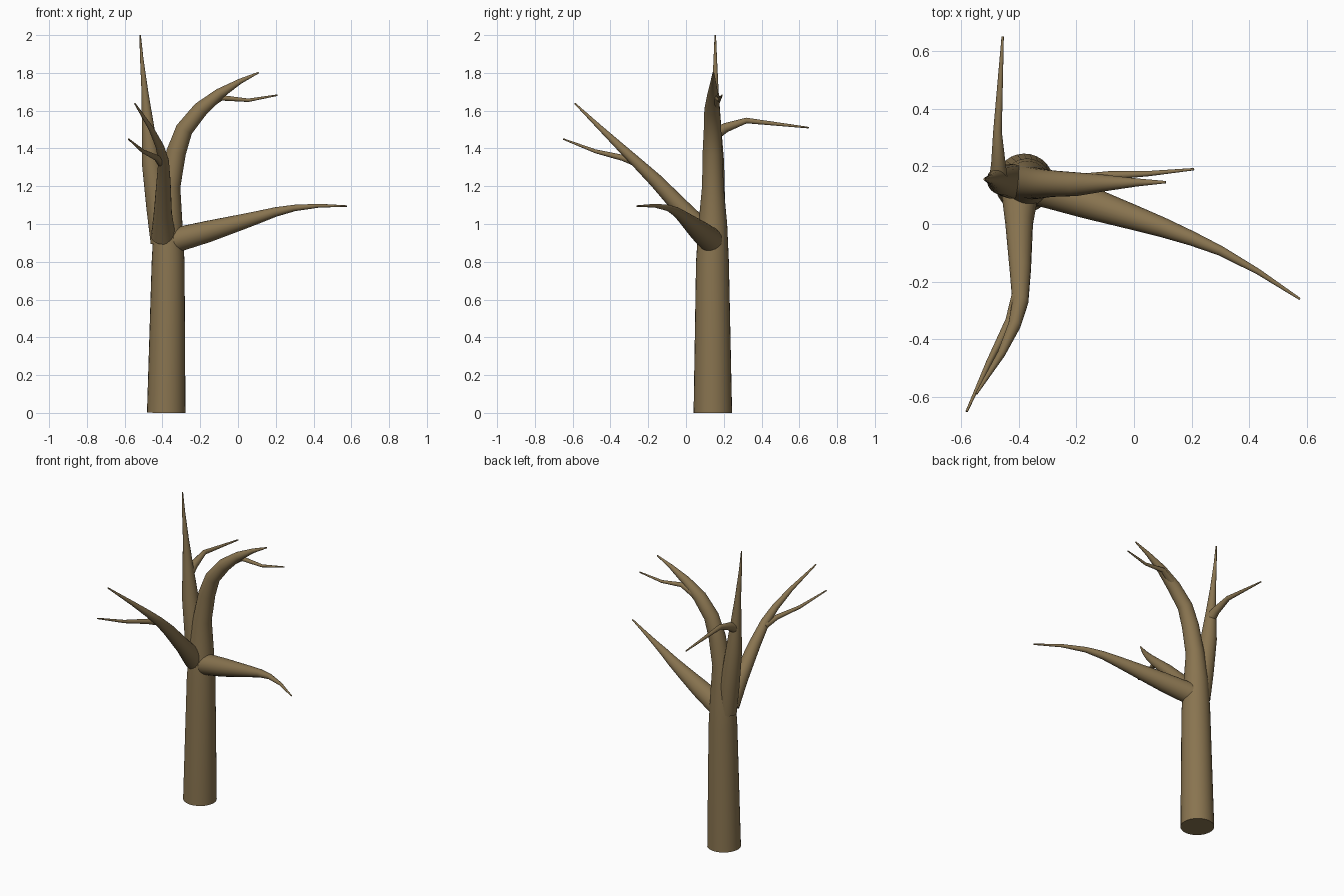
import bpy

bark = bpy.data.materials.new("bark")
bark.diffuse_color = (0.25, 0.175, 0.08, 1)


def limb(name, points, resolution=8):
    """Round tapered limb swept through (x, y, z, radius) points."""
    curve = bpy.data.curves.new(name, 'CURVE')
    curve.dimensions = '3D'
    curve.bevel_depth = 1.0
    curve.bevel_resolution = resolution
    curve.use_fill_caps = True
    spline = curve.splines.new('POLY')
    spline.points.add(len(points) - 1)
    for p, (x, y, z, r) in zip(spline.points, points):
        p.co = (x, y, z, 1)
        p.radius = r
    spline.use_smooth = True
    obj = bpy.data.objects.new(name, curve)
    bpy.context.collection.objects.link(obj)
    bpy.ops.object.select_all(action='DESELECT')
    obj.select_set(True)
    bpy.context.view_layer.objects.active = obj
    bpy.ops.object.convert(target='MESH')
    obj = bpy.context.view_layer.objects.active
    obj.name = name
    bpy.ops.object.shade_smooth_by_angle()
    obj.data.materials.clear()
    obj.data.materials.append(bark)
    return obj


# Trunk flowing into the main bough, which arches to the right
limb("trunk", [
    (-.38, .142, 0, .102), (-.37, .14, .8, .087), (-.37, .142, 1.0, .076),
    (-.362, .142, 1.2, .057), (-.327, .14, 1.38, .052),
    (-.285, .14, 1.5, .046), (-.198, .138, 1.607, .041),
    (-.098, .142, 1.69, .028), (.01, .144, 1.755, .014),
    (.11, .145, 1.802, .004)], 12)
limb("main_bough_twig", [
    (-.19, .15, 1.61, .024), (-.087, .168, 1.668, .015),
    (.055, .175, 1.655, .009), (.208, .19, 1.682, .004)])

# Upright bough on the left with a twig to the back
limb("upright_bough", [
    (-.405, .145, .90, .058), (-.425, .148, 1.08, .06),
    (-.46, .152, 1.33, .05), (-.475, .154, 1.5, .034),
    (-.493, .155, 1.7, .018), (-.51, .155, 1.88, .009),
    (-.518, .155, 2.0, .004)])
limb("upright_bough_twig", [
    (-.47, .16, 1.48, .032), (-.47, .21, 1.51, .025),
    (-.473, .32, 1.548, .015), (-.455, .65, 1.51, .004)])

# Forward bough with its twig
limb("front_bough", [
    (-.395, .11, .935, .065), (-.398, 0, 1.06, .048),
    (-.394, -.16, 1.23, .037), (-.394, -.27, 1.335, .028),
    (-.414, -.35, 1.41, .022), (-.46, -.45, 1.505, .014),
    (-.546, -.588, 1.638, .004)])
limb("front_bough_twig", [
    (-.403, -.25, 1.32, .022), (-.43, -.335, 1.35, .016),
    (-.503, -.48, 1.385, .010), (-.58, -.65, 1.45, .004)])

# Low bough reaching right and forward
limb("low_bough", [
    (-.33, .13, .915, .066), (-.16, .075, .96, .057),
    (0, .022, 1.005, .043), (.1, -.012, 1.034, .034),
    (.2, -.05, 1.064, .025), (.3, -.093, 1.085, .017),
    (.43, -.165, 1.097, .010), (.575, -.26, 1.095, .004)])
